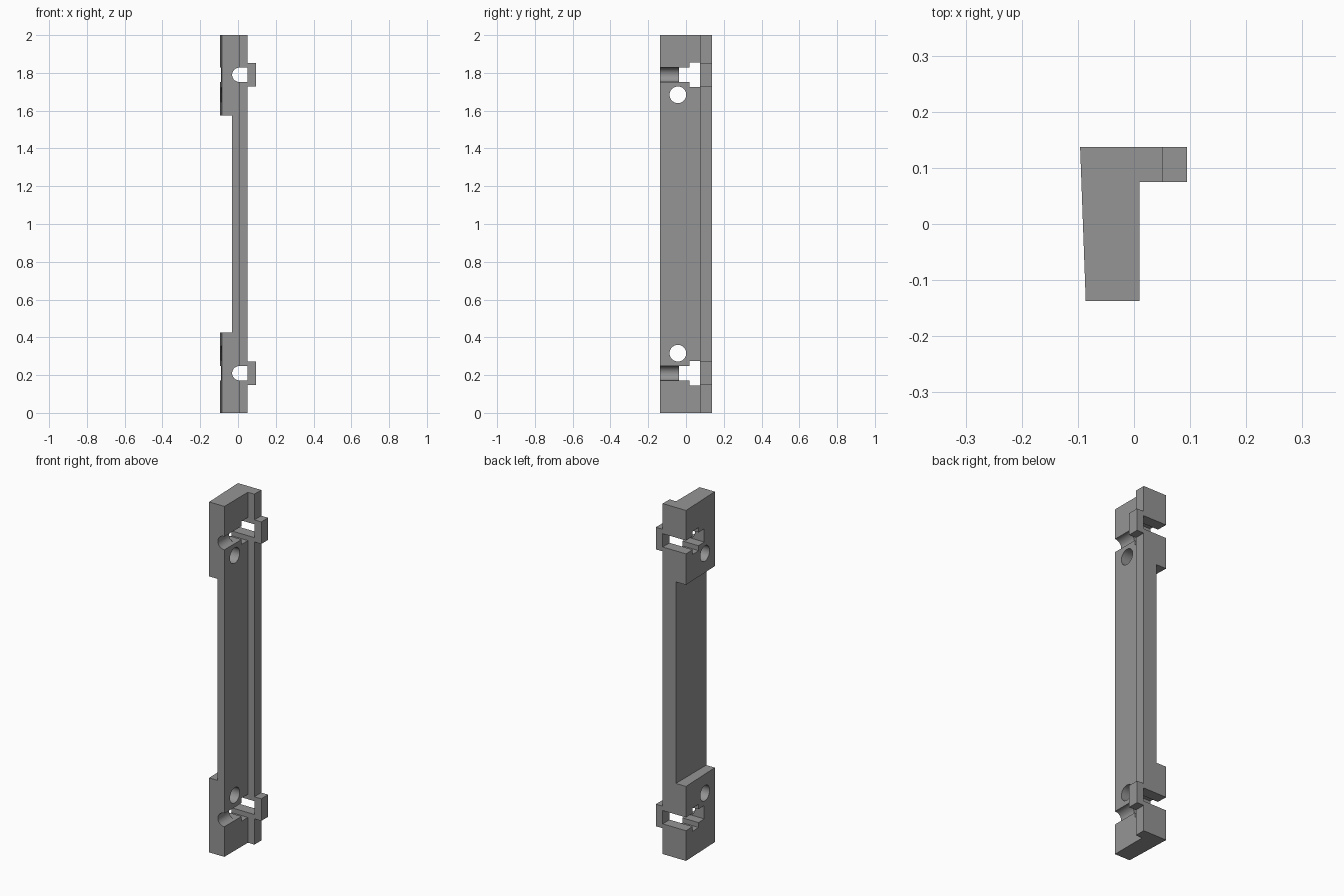
import bpy, math
from mathutils import Matrix

if "Cube" in bpy.data.objects:
    bpy.data.objects.remove(bpy.data.objects["Cube"])

grey = bpy.data.materials.new("plain grey")
grey.diffuse_color = (0.3, 0.3, 0.3, 1)
grey.use_nodes = True
grey.node_tree.nodes["Principled BSDF"].inputs["Base Color"].default_value = grey.diffuse_color


def prism(name, outline, z0, z1):
    """Extrude an xy outline (counter-clockwise) from z0 to z1."""
    n = len(outline)
    verts = [(x, y, z) for z in (z0, z1) for x, y in outline]
    faces = [tuple(range(n - 1, -1, -1)), tuple(range(n, 2 * n))]
    faces += [(i, (i + 1) % n, n + (i + 1) % n, n + i) for i in range(n)]
    mesh = bpy.data.meshes.new(name)
    mesh.from_pydata(verts, [], faces)
    mesh.materials.append(grey)
    ob = bpy.data.objects.new(name, mesh)
    bpy.context.collection.objects.link(ob)
    return ob


def box(name, x0, x1, y0, y1, z0, z1):
    return prism(name, [(x0, y0), (x1, y0), (x1, y1), (x0, y1)], z0, z1)


def rod(name, radius, length, centre, axis):
    """Cylinder along x or y."""
    ring = [(radius * math.cos(math.tau * i / 48), radius * math.sin(math.tau * i / 48))
            for i in range(48)]
    ob = prism(name, ring, -length / 2, length / 2)
    turn = Matrix.Rotation(math.pi / 2, 4, 'Y' if axis == 'x' else 'X')
    ob.data.transform(Matrix.Translation(centre) @ turn)
    return ob


def combine(target, tool, operation):
    mod = target.modifiers.new(tool.name, 'BOOLEAN')
    mod.operation, mod.solver, mod.object = operation, 'EXACT', tool
    bpy.context.view_layer.objects.active = target
    bpy.ops.object.modifier_apply(modifier=mod.name)
    bpy.data.objects.remove(tool)


# L-shaped rail with a slightly slanted left side
rail = prism("mounting_rail", [(-0.086, -0.137), (0.01, -0.137), (0.01, 0.075),
                               (0.051, 0.075), (0.051, 0.137), (-0.096, 0.137)], 0, 2)

# long recess in the left side
combine(rail, box("recess", -0.3, -0.032, -0.3, 0.3, 0.425, 1.575), 'DIFFERENCE')

for side in (-1, 1):
    zc = 1 + side * 0.79
    # tab beside the flange
    combine(rail, box("tab", 0.0, 0.0945, 0.075, 0.137, zc - 0.063, zc + 0.063), 'UNION')
    # narrow slot through the back and left side, closed by the tab
    combine(rail, box("slot", -0.3, 0.051, -0.036, 0.3, zc - 0.038, zc + 0.038), 'DIFFERENCE')
    # wider pocket across the slot
    combine(rail, box("pocket", -0.3, 0.3, 0.018, 0.075, zc - 0.066, zc + 0.066), 'DIFFERENCE')
    # rounded groove running in from the front
    combine(rail, rod("groove", 0.038, 0.3, (0.007, -0.17, zc), 'y'), 'DIFFERENCE')
    combine(rail, box("groove_mouth", 0.007, 0.04, -0.3, -0.03, zc - 0.038, zc + 0.038),
            'DIFFERENCE')
    # round screw hole through the rail
    combine(rail, rod("screw_hole", 0.044, 0.6, (0, -0.043, 1 + side * 0.684), 'x'), 'DIFFERENCE')

bpy.ops.object.select_all(action='DESELECT')
rail.select_set(True)
bpy.context.view_layer.objects.active = rail
bpy.ops.object.shade_smooth_by_angle(angle=math.radians(30))
